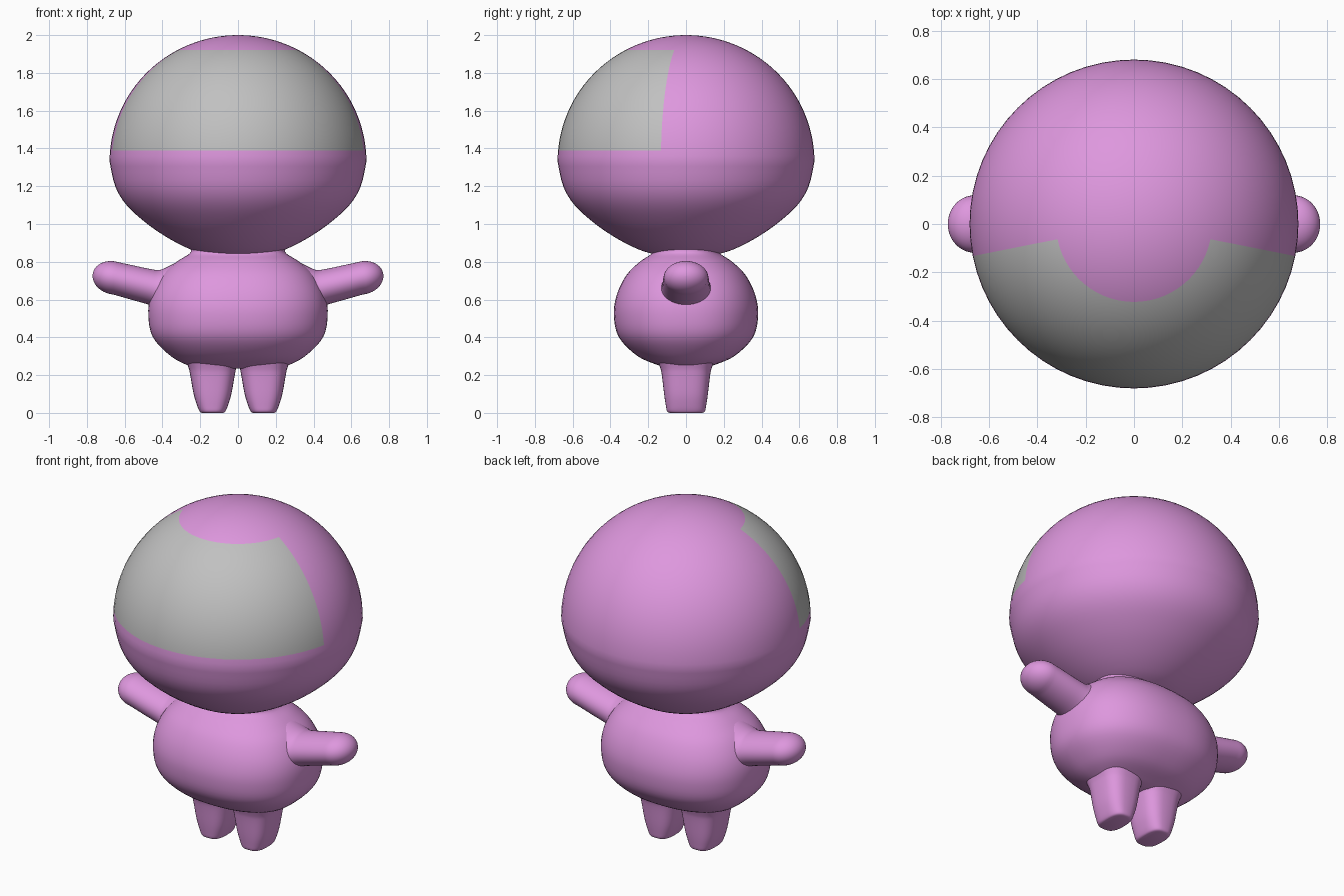
import bpy, math
from mathutils import Matrix

if "Cube" in bpy.data.objects:
    bpy.data.objects.remove(bpy.data.objects["Cube"])


def material(name, rgb):
    m = bpy.data.materials.new(name)
    m.diffuse_color = (*rgb, 1)
    m.use_nodes = True
    m.node_tree.nodes["Principled BSDF"].inputs["Base Color"].default_value = m.diffuse_color
    return m


pink = material("pink", (0.73, 0.31, 0.73))
grey = material("grey", (0.53, 0.53, 0.53))


def refine(keys, steps):
    """Catmull-Rom interpolation between key rings."""
    out = []
    for i in range(len(keys) - 1):
        p0, p1 = keys[max(i - 1, 0)], keys[i]
        p2, p3 = keys[i + 1], keys[min(i + 2, len(keys) - 1)]
        for s in range(steps):
            t = s / steps
            out.append(tuple(0.5 * (2 * b + (c - a) * t + (2 * a - 5 * b + 4 * c - d) * t * t
                                    + (3 * b - a - 3 * c + d) * t ** 3)
                             for a, b, c, d in zip(p0, p1, p2, p3)))
    return out + [keys[-1]]


def loft(name, rings, power=2.0, n=64, matrix=Matrix(), mats=(pink,), angle=50):
    """Skin rings (offset x, z, half width x, half depth y) of superellipse section."""
    verts, faces = [], []
    for ox, z, rx, ry in rings:
        for k in range(n):
            a = 2 * math.pi * k / n - math.pi / 2      # vertex 0 faces the front
            c, s = math.cos(a), math.sin(a)
            verts.append(matrix @ Matrix.Translation((
                ox + rx * math.copysign(abs(c) ** (2 / power), c),
                ry * math.copysign(abs(s) ** (2 / power), s), z)).translation)
    for i in range(len(rings) - 1):
        for k in range(n):
            k2 = (k + 1) % n
            faces.append((i * n + k, i * n + k2, (i + 1) * n + k2, (i + 1) * n + k))
    faces.append(tuple(range(n))[::-1])
    faces.append(tuple(range((len(rings) - 1) * n, len(rings) * n)))
    me = bpy.data.meshes.new(name)
    me.from_pydata(verts, [], faces)
    for m in mats:
        me.materials.append(m)
    ob = bpy.data.objects.new(name, me)
    bpy.context.collection.objects.link(ob)
    bpy.ops.object.select_all(action='DESELECT')
    ob.select_set(True)
    bpy.context.view_layer.objects.active = ob
    bpy.ops.object.shade_smooth_by_angle(angle=math.radians(angle))
    return ob


# Head: rounded lower bowl, then a dome; rings fall exactly on the visor edges
R, ZC, H = 0.68, 1.33, 0.67
V0, V1 = 1.39, 1.92
bowl = refine([(0, z, r, r) for z, r in
               ((0.84, 0.17), (0.865, 0.25), (0.92, 0.36), (1.0, 0.48), (1.1, 0.59),
                (1.2, 0.65), (1.33, 0.68))], 4)
a0, a1 = math.asin((V0 - ZC) / H), math.asin((V1 - ZC) / H)
angles = [a0 * i / 2 for i in (1, 2)]
angles += [a0 + (a1 - a0) * i / 16 for i in range(1, 17)]
angles += [a1 + (math.pi / 2 - 0.005 - a1) * i / 10 for i in range(1, 11)]
dome = [(0, ZC + H * math.sin(a), R * math.cos(a), R * math.cos(a)) for a in angles]
head = loft("head", bowl + dome, mats=(pink, grey))
# Visor: front faces within 78.75 degrees of straight ahead
for f in head.data.polygons:
    c = f.center
    if V0 < c.z < V1 and abs(math.atan2(c.x, -c.y)) < math.radians(78.75):
        f.material_index = 1

# Body
loft("body", refine([(0, 0.235, 0.19, 0.09), (0, 0.25, 0.26, 0.14), (0, 0.3, 0.355, 0.255),
                     (0, 0.4, 0.45, 0.355), (0, 0.52, 0.475, 0.382), (0, 0.63, 0.46, 0.365),
                     (0, 0.73, 0.405, 0.315), (0, 0.8, 0.325, 0.245), (0, 0.845, 0.255, 0.18),
                     (0, 0.88, 0.25, 0.18)], 5), power=2.3)

# Arms: lofted along z, then laid sideways (local x becomes height); legs
tip = [(0.065 + 0.01 * math.sin(t), 0.66 + 0.11 * math.sin(t),
        0.088 * math.cos(t) + 0.0005, 0.118 * math.cos(t) + 0.0005)
       for t in [math.pi / 2 * i / 10 for i in range(11)]]
arm = refine([(-0.01, 0.34, 0.15, 0.16), (0.0, 0.41, 0.108, 0.135), (0.015, 0.46, 0.096, 0.127),
              (0.04, 0.56, 0.092, 0.123), (0.065, 0.66, 0.0885, 0.1185)], 4)[:-1] + tip
leg = refine([(0, 0.0, 0.058, 0.085), (0, 0.008, 0.068, 0.1), (0, 0.04, 0.082, 0.107),
              (0, 0.1, 0.1, 0.116), (0, 0.2, 0.118, 0.128), (0, 0.24, 0.127, 0.137),
              (0, 0.3, 0.15, 0.16)], 4)
for side, s in (("right", 1), ("left", -1)):
    sideways = Matrix(((0, 0, s, 0), (0, -s, 0, 0), (1, 0, 0, 0.65), (0, 0, 0, 1)))
    loft(side + "_arm", arm, matrix=sideways, n=40)
    loft(side + "_leg", leg, power=2.8, n=40, matrix=Matrix.Translation((s * 0.135, 0, 0)))
